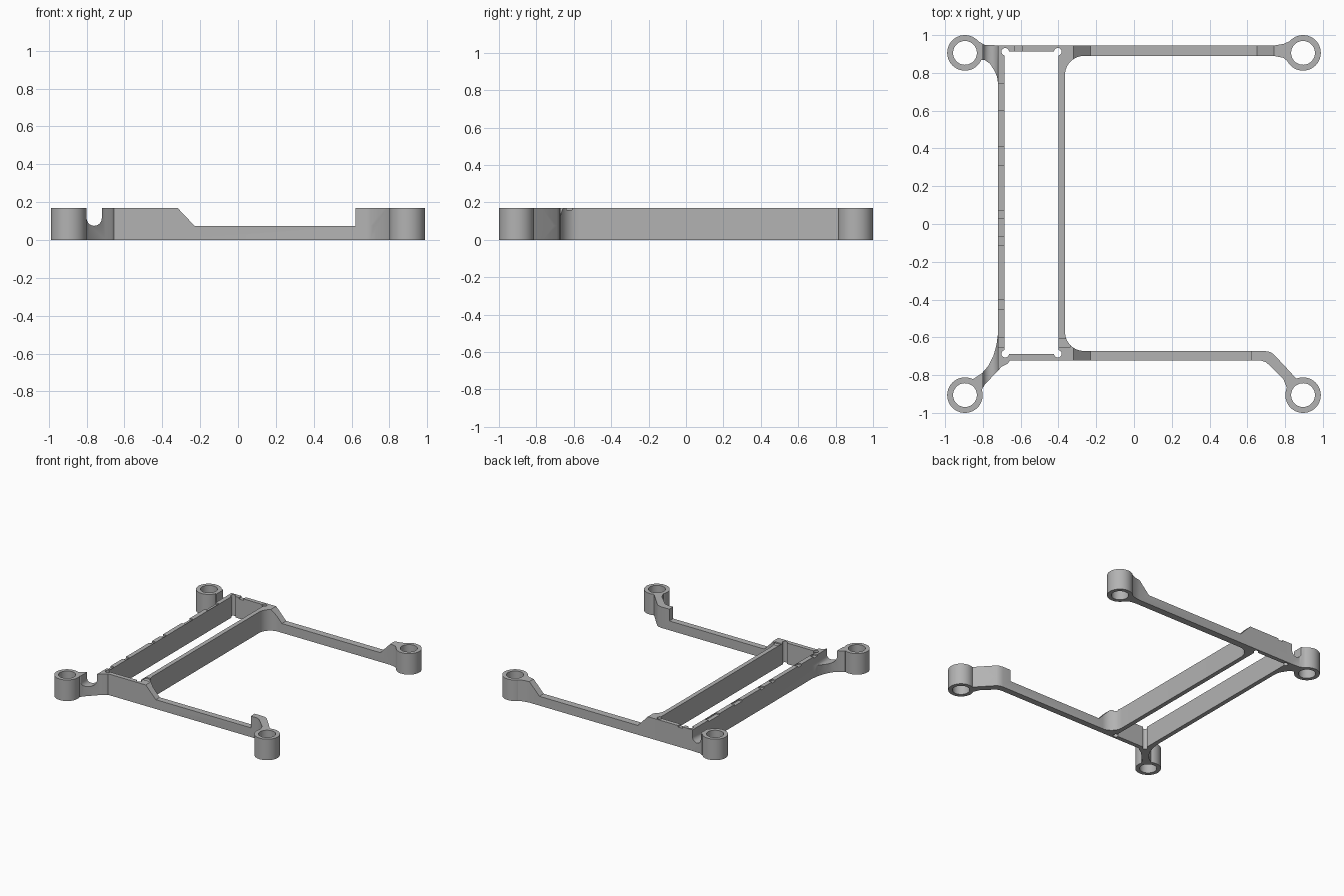
import bpy, bmesh, math
from mathutils import Matrix, Vector

old = bpy.data.objects.get("Cube")
if old:
    bpy.data.objects.remove(old, do_unlink=True)

H = 0.17        # full height
LOW = 0.075     # height of the arms
BACK, FRONT = 0.945, -0.722

grey = bpy.data.materials.new("plain grey")
grey.use_nodes = True
grey.diffuse_color = (0.45, 0.45, 0.45, 1)
grey.node_tree.nodes["Principled BSDF"].inputs["Base Color"].default_value = grey.diffuse_color


def prism(name, pts, lo=0.0, hi=H, place=None):
    """Extrude a flat outline from lo to hi, then optionally re-orient it."""
    bm = bmesh.new()
    face = bm.faces.new([bm.verts.new((x, y, lo)) for x, y in pts])
    top = bmesh.ops.extrude_face_region(bm, geom=[face])["geom"]
    bmesh.ops.translate(bm, vec=(0, 0, hi - lo),
                        verts=[v for v in top if isinstance(v, bmesh.types.BMVert)])
    if place:
        bm.transform(place)
    bmesh.ops.recalc_face_normals(bm, faces=bm.faces)
    mesh = bpy.data.meshes.new(name)
    bm.to_mesh(mesh)
    bm.free()
    mesh.materials.append(grey)
    ob = bpy.data.objects.new(name, mesh)
    bpy.context.collection.objects.link(ob)
    return ob


def rect(x0, x1, y0, y1):
    return [(x0, y0), (x1, y0), (x1, y1), (x0, y1)]


def arc(cx, cy, r, a0, a1, n):
    angles = [math.radians(a0 + (a1 - a0) * i / n) for i in range(n + 1)]
    return [(cx + r * math.cos(a), cy + r * math.sin(a)) for a in angles]


def circle(cx, cy, r, n=48):
    return arc(cx, cy, r, 0, 360, n)[:-1]


def boolean(target, tool, op):
    """Apply a boolean and discard the tool."""
    mod = target.modifiers.new(op, "BOOLEAN")
    mod.operation, mod.solver, mod.object = op, "EXACT", tool
    bpy.context.view_layer.objects.active = target
    bpy.ops.object.modifier_apply(modifier=mod.name)
    bpy.data.objects.remove(tool, do_unlink=True)


def add(pts):
    boolean(frame, prism("piece", pts), "UNION")


def cut(pts, lo=-0.1, hi=0.3, place=None):
    boolean(frame, prism("cutter", pts, lo, hi, place), "DIFFERENCE")


def smooth(ob):
    bpy.ops.object.select_all(action="DESELECT")
    ob.select_set(True)
    bpy.context.view_layer.objects.active = ob
    bpy.ops.object.shade_smooth_by_angle(angle=math.radians(30))


# Profile plane x-z, extruded along y
SIDE = Matrix(((1, 0, 0, 0), (0, 0, 1, 0), (0, 1, 0, 0), (0, 0, 0, 1)))
# Profile plane along the front diagonal, extruded across it
S = math.sqrt(0.5)
DIAGONAL = Matrix(((S, 0, S, 0), (-S, 0, S, 0), (0, 1, 0, 0), (0, 0, 0, 1)))

# Rectangular walls
frame = prism("bracket_frame", rect(-0.72, -0.365, FRONT, BACK))

# Back arm with a flare at its post
add(rect(-0.38, 0.78, 0.89, BACK))
add([(0.74, 0.89), (0.79, 0.88), (0.83, 0.85), (0.87, 0.91),
     (0.83, 0.97), (0.79, 0.953), (0.74, BACK)])

# Front arm, bending outward to its post
add([(-0.38, FRONT), (0.67, FRONT), (0.70, -0.732), (0.79, -0.82),
     (0.81, -0.87), (0.87, -0.88), (0.86, -0.82), (0.81, -0.765),
     (0.74, -0.69), (0.72, -0.677), (0.69, -0.672), (-0.38, -0.672)])

# Rounded inside corners where the arms meet the wall
add([(-0.38, 0.90)] + arc(-0.265, 0.79, 0.1, 180, 90, 12) + [(-0.265, 0.90)])
add([(-0.38, -0.69)] + arc(-0.265, -0.572, 0.1, 180, 270, 12) + [(-0.265, -0.69)])

# Curved webs from the walls to the two right-hand posts
add([(-0.70, BACK), (-0.79, 0.948), (-0.82, 0.965), (-0.86, 0.91),
     (-0.82, 0.87), (-0.79, 0.868), (-0.762, 0.848), (-0.738, 0.81),
     (-0.725, 0.78), (-0.72, 0.745), (-0.70, 0.745)])
add([(-0.70, -0.58), (-0.72, -0.58), (-0.728, -0.64), (-0.745, -0.70),
     (-0.772, -0.752), (-0.805, -0.79), (-0.85, -0.82), (-0.85, -0.88),
     (-0.805, -0.875), (-0.79, -0.85), (-0.70, -0.755), (-0.67, -0.74),
     (-0.65, -0.715), (-0.68, -0.70)])

# Open pocket with relief holes in its corners
cut(rect(-0.685, -0.40, -0.687, 0.912))
for x in (-0.682, -0.403):
    for y in (-0.687, 0.912):
        cut(circle(x, y, 0.02, 24))

# Lower the arms, with sloped ends
cut([(-0.32, H), (-0.23, LOW), (0.65, LOW), (0.74, H), (0.74, 0.3), (-0.32, 0.3)],
    0.7, 1.1, SIDE)
cut([(-0.32, H), (-0.23, LOW), (0.62, LOW), (0.62, 0.3), (-0.32, 0.3)],
    -0.8, -0.5, SIDE)
cut([(0.85, LOW), (1.036, LOW), (1.12, H), (1.12, 0.3), (0.85, 0.3)],
    -0.15, 0.15, DIAGONAL)

# Round-bottomed slots beside the right-hand posts
cut([(-0.72, 0.3), (-0.80, 0.3)] + arc(-0.76, 0.115, 0.04, 180, 360, 16),
    -1.1, 1.1, SIDE)

# Shallow notches along the wall tops
for y0, y1 in ((0.60, 0.74), (0.31, 0.41), (0.03, 0.07),
               (-0.11, -0.07), (-0.45, -0.40), (-0.65, -0.60)):
    cut(rect(-0.75, -0.688, y0, y1), H - 0.012)
cut(rect(-0.399, -0.34, -0.655, -0.61), H - 0.01)
cut(rect(-0.63, -0.59, 0.90, 0.96), H - 0.012)

# Corner posts: hollow cylinders
for side, x in (("left", 0.895), ("right", -0.895)):
    for end, y in (("front", -0.906), ("back", 0.906)):
        cut(circle(x, y, 0.09))
        post = prism(f"{end}_{side}_post", circle(x, y, 0.094))
        boolean(post, prism("bore", circle(x, y, 0.063), -0.1, 0.3), "DIFFERENCE")
        smooth(post)
smooth(frame)
